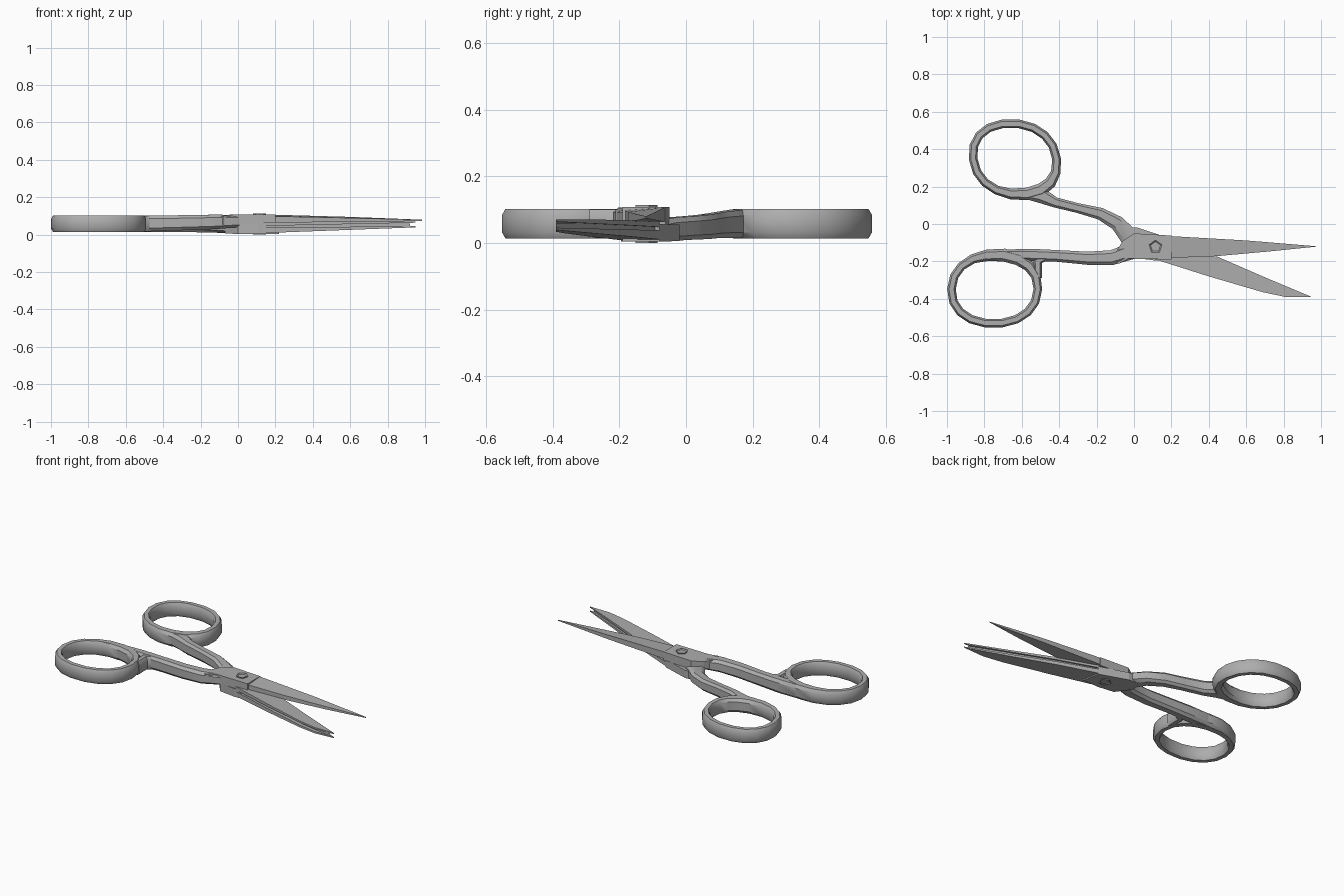
import bpy, bmesh, math
from mathutils import Vector

if "Cube" in bpy.data.objects:
    bpy.data.objects.remove(bpy.data.objects["Cube"])

steel = bpy.data.materials.new("brushed grey steel")
steel.use_nodes = True
GREY = (0.42, 0.42, 0.42, 1)
steel.diffuse_color = GREY
steel.node_tree.nodes["Principled BSDF"].inputs["Base Color"].default_value = GREY


def finish(name, bm, smooth=True):
    bmesh.ops.recalc_face_normals(bm, faces=bm.faces)
    mesh = bpy.data.meshes.new(name)
    bm.to_mesh(mesh)
    bm.free()
    mesh.materials.append(steel)
    obj = bpy.data.objects.new(name, mesh)
    bpy.context.collection.objects.link(obj)
    if smooth:
        bpy.ops.object.select_all(action='DESELECT')
        bpy.context.view_layer.objects.active = obj
        obj.select_set(True)
        bpy.ops.object.shade_smooth_by_angle(angle=math.radians(35))
    return obj


# Faceted bar: each path point is x, y, width, bottom z, top z
SECTION = [(sx * a, sz * b) for sx, sz, pair in
           ((1, 1, 0), (-1, 1, 1), (-1, -1, 0), (1, -1, 1))
           for a, b in (((0.5, 0.3), (0.28, 0.5)) if pair == 0 else ((0.28, 0.5), (0.5, 0.3)))]


def bar(name, path, closed=False):
    bm = bmesh.new()
    rows, n = [], len(path)
    for i, (x, y, w, lo, hi) in enumerate(path):
        before = path[i - 1] if closed or i else path[i]
        after = path[(i + 1) % n] if closed or i < n - 1 else path[i]
        along = Vector((after[0] - before[0], after[1] - before[1])).normalized()
        side = Vector((-along.y, along.x)) * w
        rows.append([bm.verts.new((x + side.x * s, y + side.y * s, (lo + hi) / 2 + (hi - lo) * t))
                     for s, t in SECTION])
    for i in range(n if closed else n - 1):
        a, b = rows[i], rows[(i + 1) % n]
        for k in range(8):
            m = (k + 1) % 8
            bm.faces.new((a[k], a[m], b[m], b[k]))
    if not closed:
        bm.faces.new(rows[0])
        bm.faces.new(rows[-1])
    return finish(name, bm)


# Finger loop: slightly squared, leaning oval, thicker toward the shank
def loop(name, cx, cy, rx, ry, lean, thick_angle):
    path = []
    for i in range(18):
        a = math.tau * i / 18
        c, s = math.cos(a), math.sin(a)
        px = math.copysign(abs(c) ** 0.92, c) * rx
        py = math.copysign(abs(s) ** 0.92, s) * ry
        swell = max(0, math.cos(a - math.radians(thick_angle))) ** 4
        path.append((cx + px + lean * py, cy + py, 0.046 + 0.025 * swell, 0.014, 0.102))
    return bar(name, path, True)


# Flat plate: each outline point is x, y, bottom z, top z
def plate(name, outline):
    bm = bmesh.new()
    low = [bm.verts.new((x, y, lo)) for x, y, lo, hi in outline]
    high = [bm.verts.new((x, y, hi)) for x, y, lo, hi in outline]
    bm.faces.new(low)
    bm.faces.new(high)
    for i in range(len(outline)):
        j = (i + 1) % len(outline)
        bm.faces.new((low[i], low[j], high[j], high[i]))
    return finish(name, bm, False)


# Finger loops
loop("back_finger_loop", -0.637, 0.348, 0.223, 0.19, -0.12, -65)
loop("front_finger_loop", -0.745, -0.348, 0.231, 0.184, 0.03, 70)

# Shanks from the loops to the pivot
bar("back_shank", [
    (-0.60, 0.165, 0.05, 0.02, 0.10), (-0.50, 0.155, 0.085, 0.015, 0.10),
    (-0.42, 0.115, 0.055, 0.015, 0.095), (-0.30, 0.085, 0.052, 0.015, 0.09),
    (-0.18, 0.055, 0.065, 0.012, 0.085), (-0.09, 0.005, 0.08, 0.01, 0.08),
    (-0.03, -0.065, 0.10, 0.006, 0.075), (0.05, -0.12, 0.12, 0.005, 0.065)])
bar("front_shank", [
    (-0.85, -0.185, 0.045, 0.018, 0.10), (-0.70, -0.162, 0.05, 0.015, 0.10),
    (-0.55, -0.165, 0.065, 0.015, 0.102), (-0.42, -0.17, 0.062, 0.02, 0.102),
    (-0.25, -0.183, 0.07, 0.025, 0.105), (-0.12, -0.18, 0.08, 0.03, 0.107),
    (0.0, -0.14, 0.09, 0.04, 0.105)])

# Fillet where the front loop meets its shank
bar("front_loop_fillet", [(-0.47, -0.175, 0.04, 0.02, 0.1),
                          (-0.515, -0.20, 0.05, 0.016, 0.1),
                          (-0.515, -0.29, 0.045, 0.014, 0.1)])

# Pivot blocks, one per half
plate("upper_pivot_block", [
    (-0.12, -0.19, 0.05, 0.10), (-0.08, -0.212, 0.05, 0.10), (-0.03, -0.185, 0.055, 0.108),
    (0.20, -0.19, 0.055, 0.108), (0.20, -0.062, 0.055, 0.108),
    (0.0, -0.05, 0.055, 0.108), (-0.06, -0.09, 0.055, 0.105)])
plate("lower_pivot_block", [
    (-0.06, -0.02, 0.008, 0.055), (-0.07, -0.09, 0.006, 0.055), (0.0, -0.18, 0.004, 0.055),
    (0.11, -0.195, 0.004, 0.055), (0.22, -0.19, 0.004, 0.055),
    (0.20, -0.08, 0.004, 0.055), (0.02, -0.02, 0.006, 0.055)])

# Blades, the lower one split by a groove along its edge
plate("upper_blade", [
    (0.18, -0.182, 0.066, 0.098), (0.44, -0.172, 0.066, 0.093), (0.72, -0.147, 0.068, 0.086),
    (0.985, -0.12, 0.074, 0.080), (0.60, -0.088, 0.068, 0.095), (0.18, -0.064, 0.062, 0.107)])
LOWER_OUTLINE = [(0.10, -0.185), (0.40, -0.28), (0.69, -0.365), (0.81, -0.39),
                 (0.95, -0.39), (0.70, -0.285), (0.44, -0.172), (0.20, -0.08)]
for name, root, tip in (("lower_blade_inner_face", (0.046, 0.068), (0.064, 0.071)),
                        ("lower_blade_outer_face", (0.007, 0.037), (0.039, 0.046))):
    points = []
    for x, y in LOWER_OUTLINE:
        t = (x - 0.10) / 0.85
        points.append((x, y, *(r + (e - r) * t for r, e in zip(root, tip))))
    plate(name, points)
plate("lower_blade_core", [(x + 0.01, y + 0.02, 0.025 + 0.015 * x, 0.06)
                           for x, y in LOWER_OUTLINE[:4]]
      + [(x - 0.03, y, 0.025 + 0.015 * x, 0.06) for x, y in LOWER_OUTLINE[4:]])


# Five-sided pivot screw showing on both faces, with a dished head
bm = bmesh.new()
bmesh.ops.create_cone(bm, cap_ends=True, segments=5, radius1=0.036, radius2=0.036, depth=0.114)
for v in bm.verts:
    v.co += Vector((0.115, -0.122, 0.057))
caps = [f for f in bm.faces if len(f.verts) == 5]
for cap in caps:
    up = 1 if cap.calc_center_median().z > 0.05 else -1
    bmesh.ops.inset_individual(bm, faces=[cap], thickness=0.01)
    for v in cap.verts:
        v.co.z -= 0.008 * up
finish("pivot_screw", bm, False)
